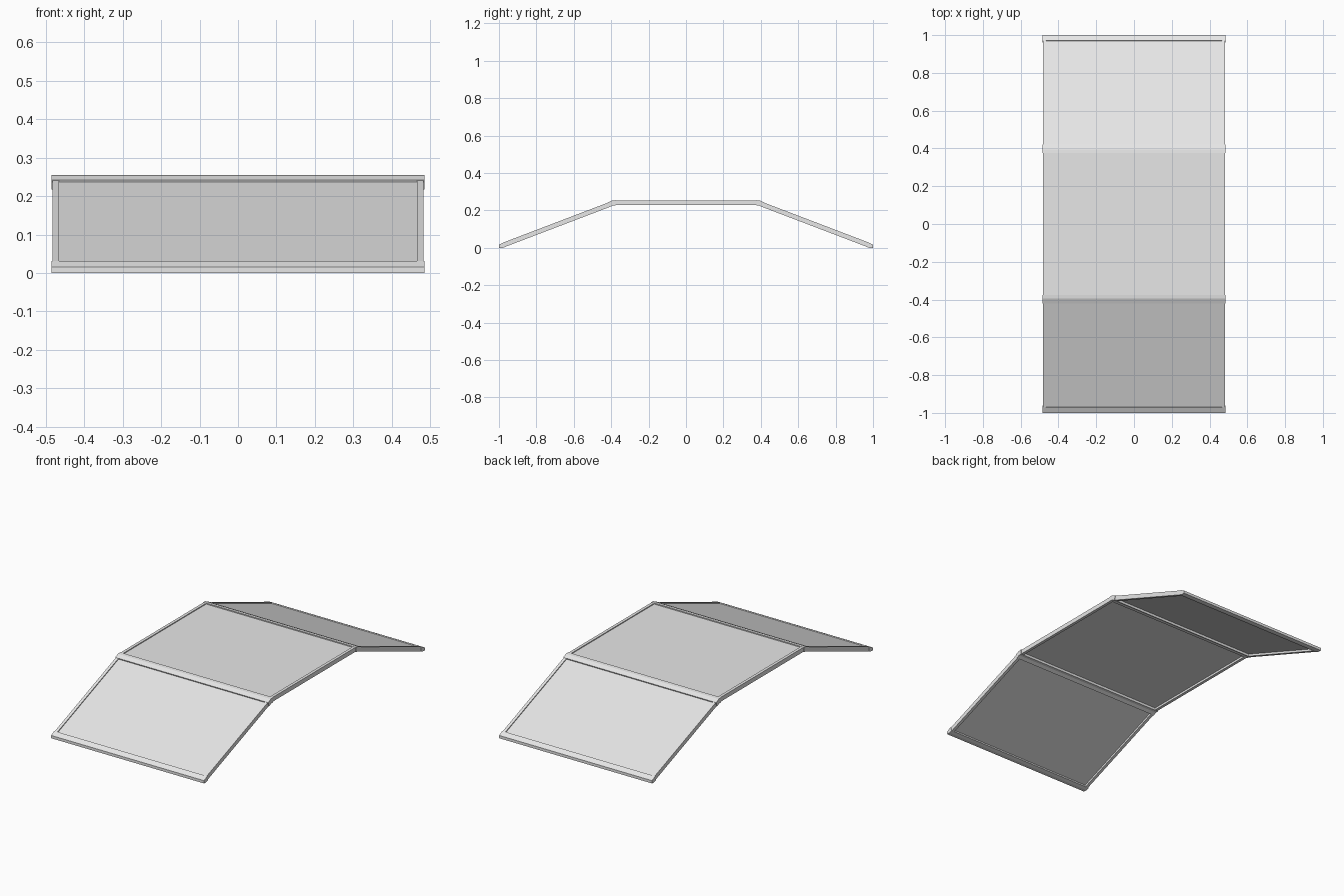
import bpy
import bmesh
from mathutils import Vector

cube = bpy.data.objects.get("Cube")
if cube:
    bpy.data.objects.remove(cube, do_unlink=True)

grey = bpy.data.materials.new("light_grey")
grey.use_nodes = True
colour = (0.8, 0.8, 0.8, 1)
grey.diffuse_color = colour
grey.node_tree.nodes["Principled BSDF"].inputs["Base Color"].default_value = colour

BAR_X, RAIL_X, RAIL_IN = 0.485, 0.482, 0.465


def extrude_profile(name, profile, x0, x1):
    """Extrude a (y, z) outline along x into a closed solid."""
    bm = bmesh.new()
    face = bm.faces.new([bm.verts.new((x0, y, z)) for y, z in profile])
    result = bmesh.ops.extrude_face_region(bm, geom=[face])
    verts = [g for g in result["geom"] if isinstance(g, bmesh.types.BMVert)]
    bmesh.ops.translate(bm, verts=verts, vec=(x1 - x0, 0, 0))
    bmesh.ops.recalc_face_normals(bm, faces=bm.faces)
    mesh = bpy.data.meshes.new(name)
    bm.to_mesh(mesh)
    bm.free()
    mesh.materials.append(grey)
    obj = bpy.data.objects.new(name, mesh)
    bpy.context.collection.objects.link(obj)


def strip(start, end, top, bottom):
    """Outline of a slab hanging below the line from start to end."""
    a, b = Vector(start), Vector(end)
    d = (b - a).normalized()
    n = Vector((-d.y, d.x))
    return [tuple(p - n * k) for p, k in ((a, top), (b, top), (b, bottom), (a, bottom))]


def section(name, start, end, mirror=1):
    """One framed panel: recessed sheet and two side rails."""
    flip = lambda prof: [(y * mirror, z) for y, z in prof]
    extrude_profile(name + "_panel", flip(strip(start, end, 0.006, 0.014)),
                    -RAIL_IN - 0.005, RAIL_IN + 0.005)
    rail = flip(strip(start, end, 0.001, 0.026))
    extrude_profile(name + "_left_rail", rail, RAIL_IN, RAIL_X)
    extrude_profile(name + "_right_rail", rail, -RAIL_X, -RAIL_IN)


# Crossbar outlines for the front half
end_bar = [(-1, 0), (-1, 0.016), (-0.972, 0.031), (-0.962, 0.006), (-0.98, 0)]
bend_bar = [(-0.42, 0.242), (-0.395, 0.253), (-0.376, 0.255),
            (-0.376, 0.227), (-0.392, 0.226), (-0.411, 0.217)]

# Sloping sections, bend bars and end bars at front and back
for side, mirror in (("front", 1), ("back", -1)):
    section(side + "_slope", (-0.974, 0.0305), (-0.418, 0.2425), mirror)
    for part, outline in (("end_bar", end_bar), ("bend_bar", bend_bar)):
        extrude_profile(f"{side}_{part}", [(y * mirror, z) for y, z in outline],
                        -BAR_X, BAR_X)

# Flat middle section
section("middle", (-0.378, 0.255), (0.378, 0.255))
